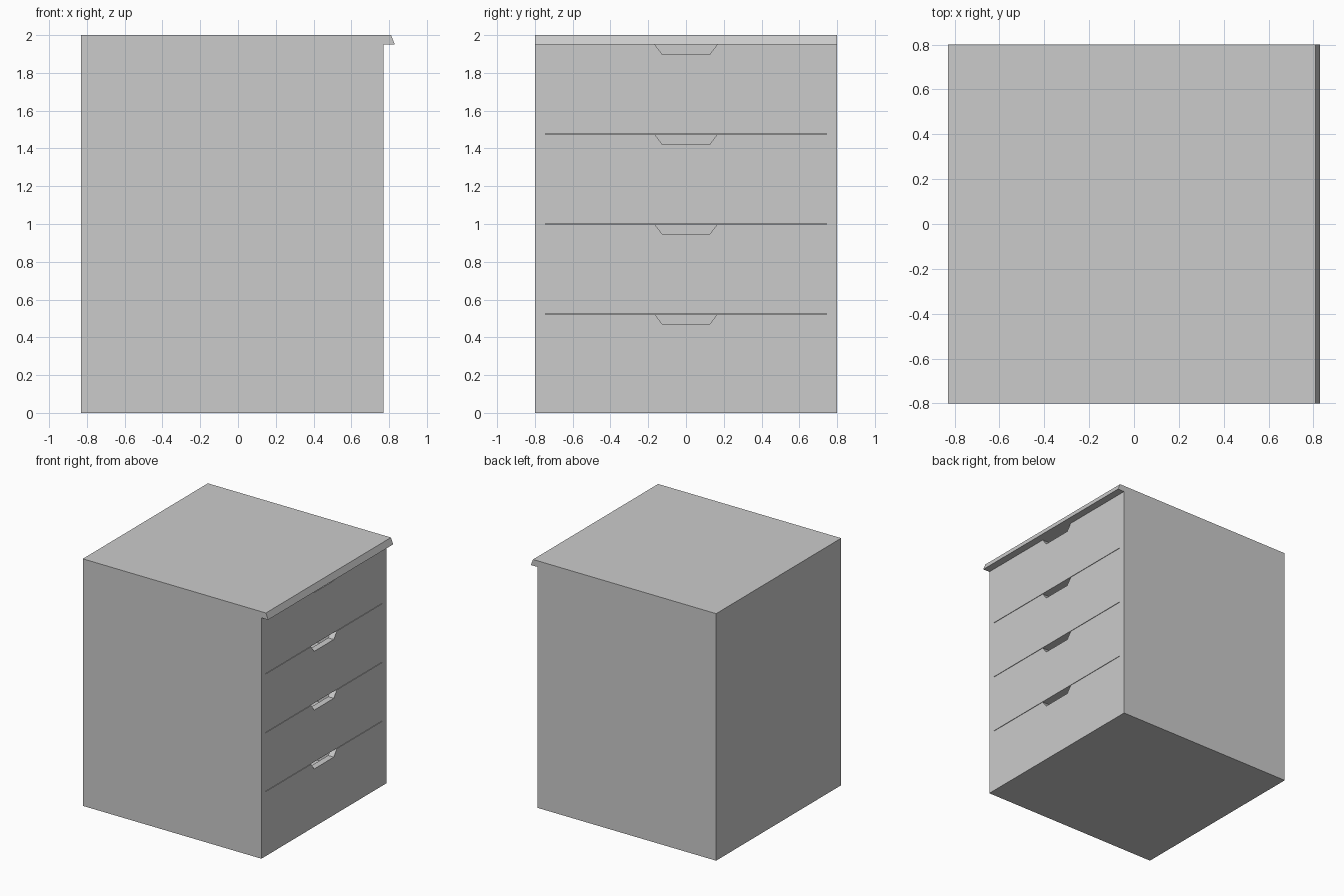
import bpy, bmesh
from mathutils import Vector

if "Cube" in bpy.data.objects:
    bpy.data.objects.remove(bpy.data.objects["Cube"])

BACK, FRONT = -0.83, 0.77      # x limits of the cabinet body
HALF_W, HEIGHT, T = 0.80, 2.0, 0.05
GAP = 0.004                    # slit between drawers
N = 4


def prism(bm, points, direction):
    """Extrude a closed planar profile along a vector."""
    face = bm.faces.new([bm.verts.new(p) for p in points])
    new = bmesh.ops.extrude_face_region(bm, geom=[face])["geom"]
    verts = [g for g in new if isinstance(g, bmesh.types.BMVert)]
    bmesh.ops.translate(bm, verts=verts, vec=Vector(direction))


def box(bm, x0, x1, y0, y1, z0, z1):
    prism(bm, [(x0, y0, z0), (x1, y0, z0), (x1, y1, z0), (x0, y1, z0)],
          (0, 0, z1 - z0))


def finish(bm, name):
    bmesh.ops.recalc_face_normals(bm, faces=bm.faces)
    mesh = bpy.data.meshes.new(name)
    bm.to_mesh(mesh)
    bm.free()
    obj = bpy.data.objects.new(name, mesh)
    bpy.context.collection.objects.link(obj)
    return obj


def board(name, *limits):
    bm = bmesh.new()
    box(bm, *limits)
    return finish(bm, name)


# Top board with slanted front lip
bm = bmesh.new()
prism(bm, [(x, -HALF_W, z) for x, z in
           [(BACK, HEIGHT), (0.81, HEIGHT), (0.83, HEIGHT - T), (BACK, HEIGHT - T)]],
      (0, 2 * HALF_W, 0))
finish(bm, "top_board")

# Carcass boards
inner = HALF_W - T - 0.005 + 0.0
for name, s in (("left_side", -1), ("right_side", 1)):
    board(name, BACK, FRONT, *sorted((s * inner, s * HALF_W)), 0, HEIGHT - T)
board("bottom_board", BACK, FRONT, -inner, inner, 0, T)
board("back_board", BACK, BACK + T, -inner, inner, T, HEIGHT - T)

# Drawers: notched front plus open box behind it
pitch = (HEIGHT - 2 * T + GAP) / N
for i in range(N):
    z0 = T + i * pitch
    z1 = z0 + pitch - GAP
    xb, xf = BACK + T + 0.01, FRONT - T
    bm = bmesh.new()
    half = [(inner, z0), (inner, z1), (0.165, z1), (0.125, z1 - 0.053)]
    outline = half + [(-y, z) for y, z in reversed(half)]
    prism(bm, [(FRONT, y, z) for y, z in outline], (-T, 0, 0))
    for s in (-1, 1):
        box(bm, xb, xf, *sorted((s * (inner - T), s * (inner - 0.002))), z0, z1)
    box(bm, xb, xb + T, -inner + T, inner - T, z0, z1)
    box(bm, xb + T, xf, -inner + T, inner - T, z0, z0 + 0.03)
    finish(bm, f"drawer_{i + 1}")
